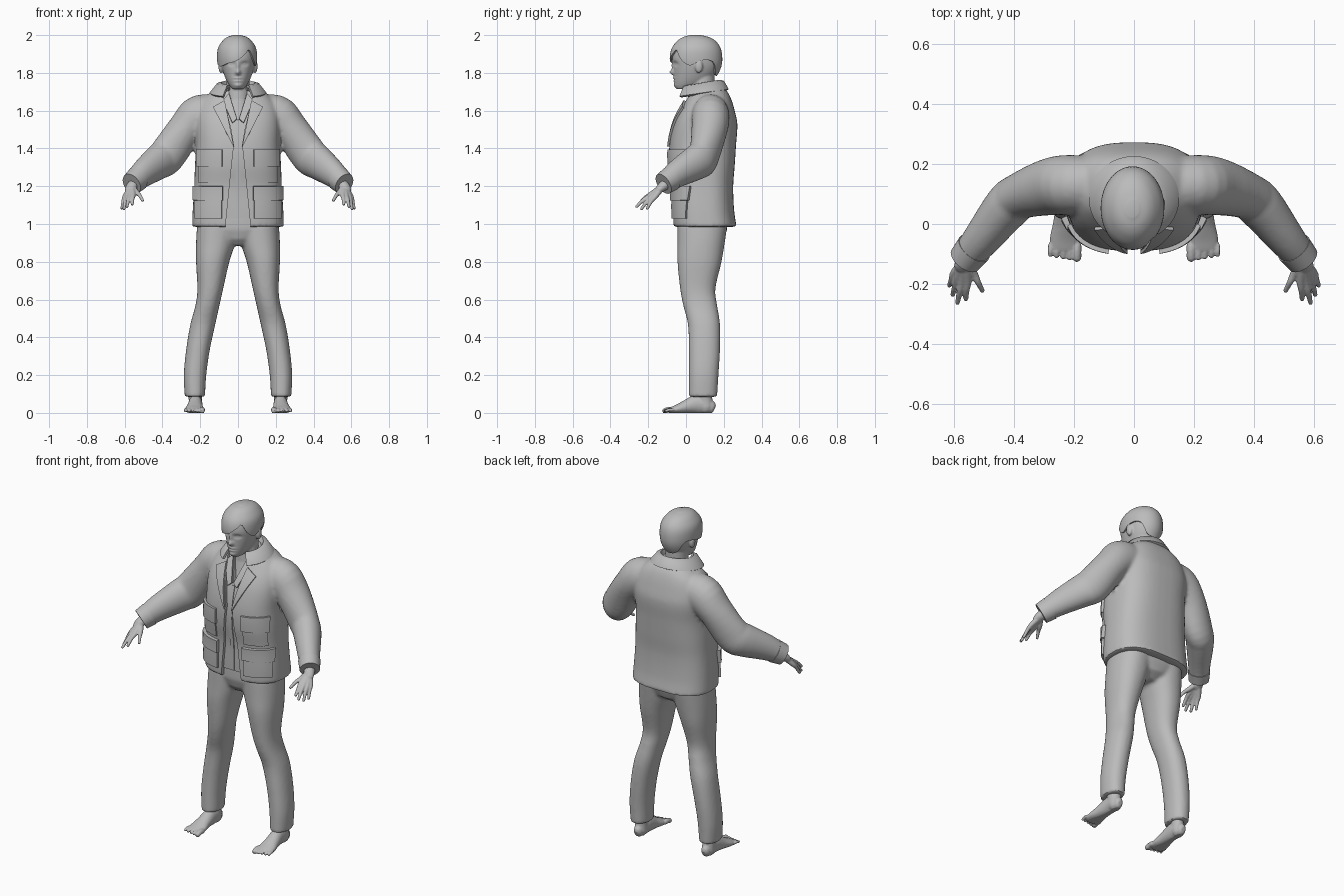
import bpy, bmesh, math
from mathutils import Vector, Matrix

if "Cube" in bpy.data.objects:
    bpy.data.objects.remove(bpy.data.objects["Cube"])

mat = bpy.data.materials.new("plain grey")
mat.diffuse_color = (0.5, 0.5, 0.5, 1)
mat.use_nodes = True
mat.node_tree.nodes["Principled BSDF"].inputs["Base Color"].default_value = mat.diffuse_color


def at(table, z):
    """Smoothly interpolate the rows of a table keyed by its first column."""
    if z <= table[0][0]:
        return list(table[0][1:])
    if z >= table[-1][0]:
        return list(table[-1][1:])
    i = max(k for k in range(len(table) - 1) if table[k][0] <= z)
    a, b = table[i], table[i + 1]
    p, q = table[max(i - 1, 0)], table[min(i + 2, len(table) - 1)]
    h = b[0] - a[0]
    t = (z - a[0]) / h
    out = []
    for k in range(1, len(a)):
        m0 = (b[k] - p[k]) / (b[0] - p[0]) * h
        m1 = (q[k] - a[k]) / (q[0] - a[0]) * h
        out.append((2*t**3 - 3*t*t + 1)*a[k] + (t**3 - 2*t*t + t)*m0
                   + (3*t*t - 2*t**3)*b[k] + (t**3 - t*t)*m1)
    return out


def steps(a, b, n):
    return [a + (b - a) * i / n for i in range(n + 1)]


def ring(z, x0, x1, yf, yb, e=1.0, n=48):
    pts = []
    for i in range(n):
        c, s = math.cos(2*math.pi*i/n), math.sin(2*math.pi*i/n)
        pts.append(((x0+x1)/2 + (x1-x0)/2 * math.copysign(abs(c)**e, c),
                    (yf+yb)/2 + (yb-yf)/2 * math.copysign(abs(s)**e, s), z))
    return pts


def loft(bm, rings, caps=True, closed=True, sx=1):
    rows = [[bm.verts.new((p[0]*sx, p[1], p[2])) for p in r] for r in rings]
    n = len(rows[0])
    for a, b in zip(rows, rows[1:]):
        for i in range(n if closed else n - 1):
            bm.faces.new((a[i], a[(i+1) % n], b[(i+1) % n], b[i]))
    if caps:
        bm.faces.new(rows[0])
        bm.faces.new(rows[-1])


def tube(bm, pts, sx=1, rounded=True, n=20):
    """Sweep an ellipse along points (x, y, z, side radius, up radius)."""
    keyed = [(i, *p) for i, p in enumerate(pts)]
    pts = [at(keyed, t) for t in steps(0, len(pts) - 1, 4*(len(pts) - 1))]
    secs = []
    for i, p in enumerate(pts):
        d = Vector(pts[min(i+1, len(pts)-1)][:3]) - Vector(pts[max(i-1, 0)][:3])
        secs.append((Vector(p[:3]), d.normalized(), p[3], p[4]))
    if rounded:
        for k, sg in ((0, -1), (-1, 1)):
            c, d, a, b = secs[k]
            ends = [(c + d*sg*min(a, b)*f, d, a*g, b*g) for f, g in ((.5, .85), (.85, .5))]
            secs = ends[::-1] + secs if k == 0 else secs + ends
    rings = []
    for c, d, a, b in secs:
        q = d.to_track_quat('Z', 'Y')
        rings.append([c + q @ Vector((a*math.cos(2*math.pi*i/n), b*math.sin(2*math.pi*i/n), 0))
                      for i in range(n)])
    loft(bm, rings, sx=sx)


def ball(bm, c, s):
    bmesh.ops.create_uvsphere(bm, u_segments=20, v_segments=12, radius=1,
                              matrix=Matrix.Translation(c) @ Matrix.Diagonal((*s, 1)))


def build(name, bm, voxel=0, smooth=0, thick=0, cut=None, angle=40):
    bmesh.ops.recalc_face_normals(bm, faces=bm.faces)
    me = bpy.data.meshes.new(name)
    bm.to_mesh(me)
    bm.free()
    ob = bpy.data.objects.new(name, me)
    bpy.context.collection.objects.link(ob)
    me.materials.append(mat)
    if voxel:
        m = ob.modifiers.new("fuse", 'REMESH')
        m.mode, m.voxel_size = 'VOXEL', voxel
    if smooth:
        m = ob.modifiers.new("soften", 'SMOOTH')
        m.factor, m.iterations = 0.5, smooth
    if thick:
        m = ob.modifiers.new("thickness", 'SOLIDIFY')
        m.thickness, m.offset = thick, 0
    if cut:
        m = ob.modifiers.new("opening", 'BOOLEAN')
        m.operation, m.object, m.solver = 'DIFFERENCE', cut, 'EXACT'
    bpy.ops.object.select_all(action='DESELECT')
    ob.select_set(True)
    bpy.context.view_layer.objects.active = ob
    bpy.ops.object.convert(target='MESH')
    if not ob.data.materials:
        ob.data.materials.append(mat)
    bpy.ops.object.shade_smooth_by_angle(angle=math.radians(angle))
    return ob


def cutter(name, rows, y1):
    bm = bmesh.new()
    loft(bm, [[(-w, -.3, z), (w, -.3, z), (w, y1, z), (-w, y1, z)] for z, w in rows])
    ob = build(name, bm)
    ob.hide_render = True
    return ob


# jacket: body and sleeves fused, then opened down the front
E = 0.75
TORSO = [(.985, .243, -.068, .268), (1.07, .24, -.07, .255), (1.2, .232, -.072, .25),
         (1.31, .228, -.088, .258), (1.42, .222, -.088, .265), (1.53, .225, -.065, .272),
         (1.6, .215, -.035, .258), (1.66, .185, 0, .24), (1.7, .14, .02, .22), (1.725, .1, .03, .195)]
SLEEVE = [(.08, .13, 1.57, .09, .1), (.2, .13, 1.572, .1, .112), (.275, .125, 1.505, .096, .095),
          (.375, .095, 1.365, .078, .1), (.42, .06, 1.33, .078, .095),
          (.5, -.04, 1.27, .064, .075), (.56, -.115, 1.215, .052, .056)]
bm = bmesh.new()
loft(bm, [ring(z, -h, h, f, b, E) for z in steps(.985, 1.725, 40) for h, f, b in [at(TORSO, z)]])
for s in (1, -1):
    tube(bm, SLEEVE, s, rounded=False, n=32)
gap = cutter("front_gap_cutter", [(.9, .075), (1.03, .062), (1.25, .04), (1.42, .022),
                                  (1.5, .035), (1.6, .06), (1.7, .085), (1.8, .09)], .06)
build("jacket", bm, voxel=.01, smooth=5, cut=gap)

# shirt inside the jacket
bm = bmesh.new()
loft(bm, [ring(z, -h+.02, h-.02, f+.018, b-.02, E)
          for z in steps(1.03, 1.705, 30) for h, f, b in [at(TORSO, z)]])
vee = cutter("neck_cutter", [(1.55, .002), (1.72, .055), (1.8, .06)], .05)
build("shirt", bm, cut=vee)
for helper in (gap, vee):
    bpy.data.objects.remove(helper)


def plate(name, a, b, c, d, thick, inset=0.0):
    """Four-cornered cloth patch wrapped on the jacket front."""
    bm = bmesh.new()
    rows = []
    for v in steps(0, 1, 8):
        row = []
        for u in steps(0, 1, 10):
            x, z = [(a[k]*(1-u) + b[k]*u)*(1-v) + (d[k]*(1-u) + c[k]*u)*v for k in (0, 1)]
            h, f, bk = at(TORSO, z)
            k = max(0, 1 - min(1, abs(x)/h)**(2/E))**(E/2)
            row.append((x, (f+bk)/2 - (bk-f)/2*k + inset, z))
        rows.append(row)
    loft(bm, rows, caps=False, closed=False)
    build(name, bm, thick=thick)


def patch(name, s, x0, x1, z0, z1, thick):
    plate(name, (s*x0, z0), (s*x1, z0), (s*x1, z1), (s*x0, z1), thick)


# pockets, flaps, lapels and shirt collar on both sides
for s, side in ((1, "left"), (-1, "right")):
    patch(side + "_chest_pocket", s, .09, .207, 1.22, 1.38, .014)
    patch(side + "_chest_flap", s, .083, .21, 1.305, 1.395, .028)
    patch(side + "_hip_pocket", s, .085, .222, 1.03, 1.17, .024)
    patch(side + "_hip_flap", s, .08, .225, 1.125, 1.2, .038)
    plate(side + "_lapel", (s*.022, 1.41), (s*.03, 1.42), (s*.13, 1.615), (s*.07, 1.65), .022)
    plate(side + "_shirt_collar", (s*.006, 1.555), (s*.03, 1.535), (s*.08, 1.65), (s*.048, 1.69), .012, .01)
    bm = bmesh.new()
    tube(bm, [(.532, -.08, 1.24, .061, .067), (.563, -.119, 1.212, .056, .06)], s, rounded=False, n=32)
    build(side + "_cuff", bm)
plate("shirt_placket", (-.012, 1.035), (.012, 1.035), (.012, 1.54), (-.012, 1.54), .01, .018)

# folded jacket collar
bm = bmesh.new()
rows = []
for a in steps(math.radians(-58), math.radians(238), 48):
    c, s = math.cos(a), math.sin(a)
    rows.append([(.085*c, .085 + .085*s, 1.72 + .015*s), (.092*c, .085 + .095*s, 1.742 + .015*s),
                 (.108*c, .085 + .112*s, 1.737 + .015*s), (.145*c, .085 + .135*s, 1.69 + .02*s)])
loft(bm, rows, caps=False, closed=False)
build("jacket_collar", bm, thick=.014, angle=60)

# trousers: hips and legs fused
LEG = [(.085, .175, .282, .015, .165), (.2, .168, .287, .015, .172), (.33, .15, .275, .015, .18),
       (.47, .12, .252, .01, .18), (.57, .098, .225, -.015, .165), (.65, .08, .215, -.03, .155),
       (.8, .046, .222, -.045, .188), (.9, .015, .222, -.045, .205), (1, 0, .216, -.045, .22)]
bm = bmesh.new()
for s in (1, -1):
    loft(bm, [ring(z, *at(LEG, z), .9) for z in steps(.085, 1, 40)], sx=s)
loft(bm, [ring(z, -h, h, f, b, .85) for z, h, f, b in
          ((.885, .06, .0, .15), (.92, .13, -.03, .2), (.97, .21, -.045, .218), (1.05, .205, -.045, .22))])
build("trousers", bm, voxel=.01, smooth=5)

# bare feet with toes and flat soles
for s, side in ((1, "left"), (-1, "right")):
    bm = bmesh.new()
    tube(bm, [(.225, .13, .03, .027, .036), (.225, .1, .042, .035, .046), (.225, .055, .046, .037, .05),
              (.228, 0, .032, .042, .036), (.23, -.045, .02, .05, .025), (.23, -.08, .013, .05, .017)], s)
    tube(bm, [(.225, .105, .03, .036, .04), (.226, .1, .08, .035, .04), (.228, .098, .15, .038, .042)], s)
    for i in range(5):
        r = .015 if i == 0 else .0105 - .0006*i
        x = .19 + .0215*i + (.003 if i else 0)
        tube(bm, [(x, -.07, .017, r, r), (x, -.09, .017, r, r),
                  (x, -.112 + .003*max(0, i-1), .011, r, r)], s, n=12)
    ob = build(side + "_foot", bm, voxel=.0045, smooth=3)
    for v in ob.data.vertices:
        v.co.z = max(0, v.co.z)

# hands: every finger runs from the wrist over its knuckle to the tip
FINGERS = [((.535, -.165, 1.165), (.505, -.222, 1.125)), ((.555, -.187, 1.157), (.56, -.25, 1.105)),
           ((.572, -.187, 1.152), (.588, -.262, 1.092)), ((.588, -.177, 1.147), (.604, -.236, 1.08)),
           ((.598, -.163, 1.145), (.615, -.205, 1.083))]
for s, side in ((1, "left"), (-1, "right")):
    bm = bmesh.new()
    tube(bm, [(.53, -.075, 1.235, .033, .03), (.562, -.122, 1.2, .03, .026), (.57, -.145, 1.18, .03, .02)], s)
    for k, t in FINGERS:
        mid = [(p + q)/2 for p, q in zip(k, t)]
        tube(bm, [(.563, -.125, 1.197, .018, .018), (*k, .0145, .0135), (mid[0], mid[1], mid[2]+.006, .0105, .0105),
                  (*t, .008, .008)], s, n=12)
    build(side + "_hand", bm, voxel=.004, smooth=2)

# head, neck and ears fused, then face shaped with soft bumps
HEAD = [(1.715, .03, -.05, .03), (1.74, .05, -.06, .1), (1.78, .07, -.063, .145), (1.83, .086, -.066, .172),
        (1.88, .092, -.072, .178), (1.93, .086, -.06, .168), (1.965, .062, -.03, .14),
        (1.982, .038, 0, .105), (1.989, .012, .03, .07)]
bm = bmesh.new()
loft(bm, [ring(z, -h, h, f, b, .95) for z in steps(1.715, 1.989, 40) for h, f, b in [at(HEAD, z)]])
loft(bm, [ring(z, -h, h, f, .15) for z, h, f in
          ((1.5, .1, -.035), (1.6, .08, .003), (1.66, .065, .018), (1.72, .062, .022), (1.8, .06, .03))])
for s in (1, -1):
    ball(bm, (s*.09, .068, 1.835), (.014, .021, .036))
head = build("head", bm, voxel=.005, smooth=4)
BUMPS = [(0, 1.803, .013, .014, -.022), (0, 1.835, .009, .025, -.01), (.036, 1.848, .017, .011, .011),
         (-.036, 1.848, .017, .011, .011), (.036, 1.847, .01, .006, -.005), (-.036, 1.847, .01, .006, -.005),
         (0, 1.772, .022, .005, -.007), (0, 1.757, .02, .005, -.006), (0, 1.765, .024, .0025, .004),
         (0, 1.733, .022, .011, -.007)]
for v in head.data.vertices:
    if v.co.y < 0 and v.co.z > 1.715:
        v.co.y += sum(d * math.exp(-((v.co.x-x)/rx)**2 - ((v.co.z-z)/rz)**2) for x, z, rx, rz, d in BUMPS)

# hair: cap whose lower edge follows a side-swept hairline (angle, height)
LINE = [(-180, 1.85), (-150, 1.835), (-120, 1.85), (-90, 1.865), (-65, 1.9), (-52, 1.92), (-35, 1.87),
        (-15, 1.84), (10, 1.865), (40, 1.86), (60, 1.8), (90, 1.785), (120, 1.8), (145, 1.86), (180, 1.85)]
bm = bmesh.new()
rows = []
for u in steps(0, 1, 20):
    row = []
    for i in range(72):
        deg = -180 + 5*i
        z0 = at(LINE, deg)[0]
        z = z0 + (1.989 - z0) * math.sin(u*math.pi/2)
        h, f, b = at(HEAD, z)
        c, s = math.cos(math.radians(deg)), math.sin(math.radians(deg))
        row.append((-.005 + (h + .009)*c, (f+b)/2 + ((b-f)/2 + .009)*s, z + .006*u))
    rows.append(row)
loft(bm, rows, caps=False)
bm.faces.new(bm.verts[-72:] if hasattr(bm.verts, "ensure_lookup_table") and not bm.verts.ensure_lookup_table() else [])
build("hair", bm, thick=.01, angle=60)
